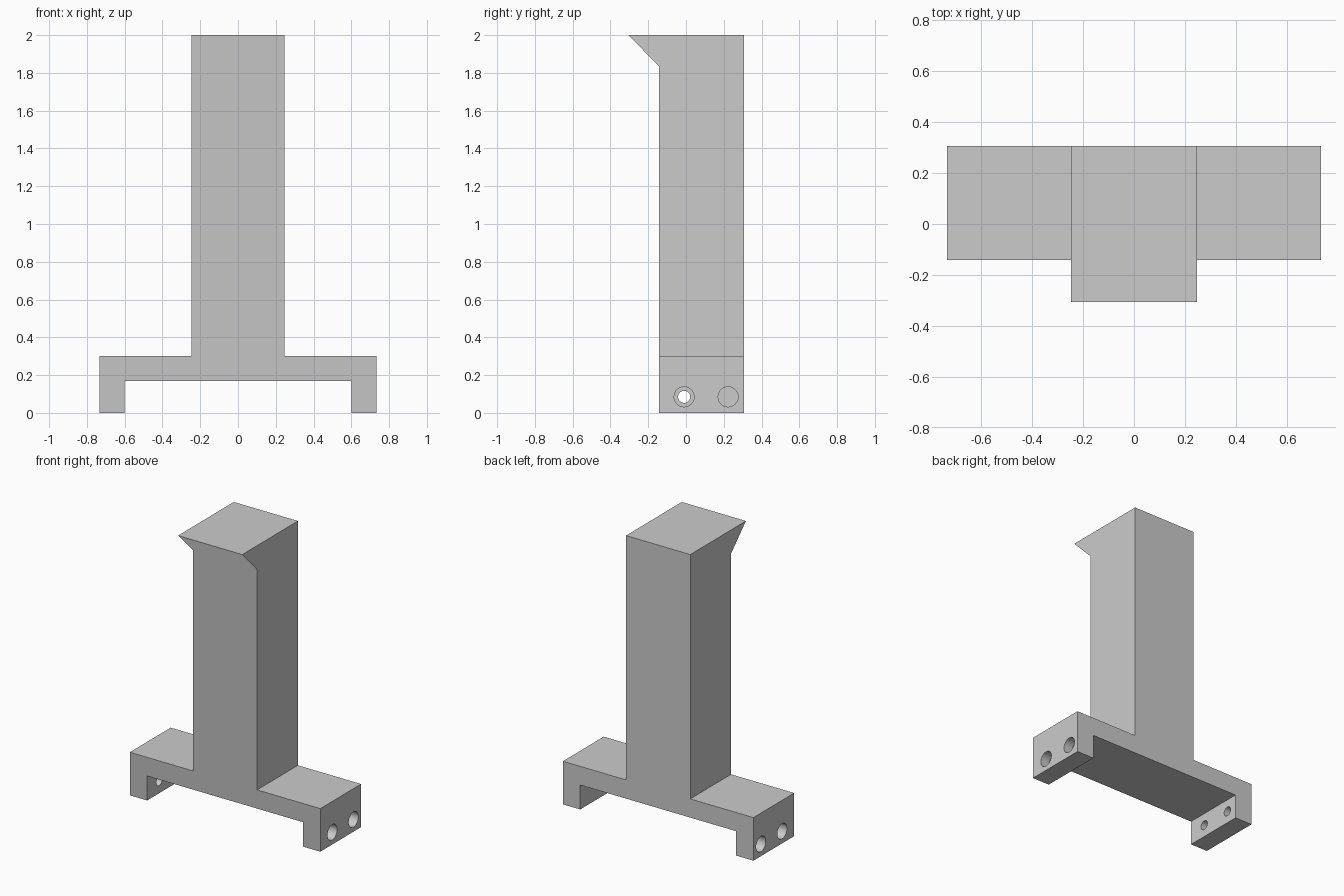
import bpy, bmesh, math
from mathutils import Vector

if "Cube" in bpy.data.objects:
    bpy.data.objects.remove(bpy.data.objects["Cube"], do_unlink=True)

FRONT, BACK, LIP = -0.142, 0.306, -0.306
HALF_BASE, HALF_LEG, HALF_POST = 0.733, 0.6, 0.247
TOP, LIP_Z, SHOULDER, UNDERSIDE = 2.0, 1.835, 0.3, 0.17
HOLE_Z, HOLE_YS = 0.085, (-0.01, 0.223)

grey = bpy.data.materials.new("plain grey")
grey.use_nodes = True
GREY = (0.6, 0.6, 0.6, 1)
grey.diffuse_color = GREY
grey.node_tree.nodes["Principled BSDF"].inputs["Base Color"].default_value = GREY


def add_object(name, bm):
    bmesh.ops.recalc_face_normals(bm, faces=bm.faces)
    mesh = bpy.data.meshes.new(name)
    bm.to_mesh(mesh)
    bm.free()
    mesh.materials.append(grey)
    obj = bpy.data.objects.new(name, mesh)
    bpy.context.collection.objects.link(obj)
    return obj


# Bracket: mirrored outline of post, shoulders and feet, extruded to the back
half = [(HALF_POST, TOP), (HALF_POST, SHOULDER), (HALF_BASE, SHOULDER),
        (HALF_BASE, 0), (HALF_LEG, 0), (HALF_LEG, UNDERSIDE)]
outline = half + [(-x, z) for x, z in reversed(half)]
bm = bmesh.new()
face = bm.faces.new([bm.verts.new((x, FRONT, z)) for x, z in outline])
extruded = bmesh.ops.extrude_face_region(bm, geom=[face], use_keep_orig=True)
bmesh.ops.translate(bm, vec=(0, BACK - FRONT, 0),
                    verts=[v for v in extruded["geom"] if isinstance(v, bmesh.types.BMVert)])

# Overhanging lip: cut the post near the top and pull its front edge forward
bmesh.ops.bisect_plane(bm, geom=bm.verts[:] + bm.edges[:] + bm.faces[:],
                       plane_co=(0, 0, LIP_Z), plane_no=(0, 0, 1))
for v in bm.verts:
    if v.co.z > TOP - 0.01 and v.co.y < 0:
        v.co.y = LIP
bmesh.ops.dissolve_limit(bm, angle_limit=0.01, verts=bm.verts, edges=bm.edges)
bracket = add_object("bracket", bm)


# Counterbored screw holes through both feet
def cut_holes(name, radius, x_inner, x_outer):
    bm = bmesh.new()
    for side in (-1, 1):
        for y in HOLE_YS:
            made = bmesh.ops.create_cone(bm, cap_ends=True, segments=32, radius1=radius,
                                         radius2=radius, depth=x_outer - x_inner)
            for v in made["verts"]:
                x, vy, z = v.co
                v.co = Vector((z + side * (x_inner + x_outer) / 2, y + vy, HOLE_Z + x))
    cutter = add_object(name, bm)
    cutter.hide_render = True
    mod = bracket.modifiers.new(name, "BOOLEAN")
    mod.operation = "DIFFERENCE"
    mod.solver = "EXACT"
    mod.object = cutter
    bpy.context.view_layer.objects.active = bracket
    bpy.ops.object.modifier_apply(modifier=mod.name)
    bpy.data.objects.remove(cutter, do_unlink=True)


cut_holes("screw_hole_cutter", 0.032, HALF_LEG - 0.05, HALF_BASE + 0.05)
cut_holes("counterbore_cutter", 0.053, HALF_LEG + 0.066, HALF_BASE + 0.05)

# Round hole walls, crisp edges elsewhere
bpy.ops.object.select_all(action="DESELECT")
bracket.select_set(True)
bpy.context.view_layer.objects.active = bracket
bpy.ops.object.shade_smooth_by_angle(angle=math.radians(30))
